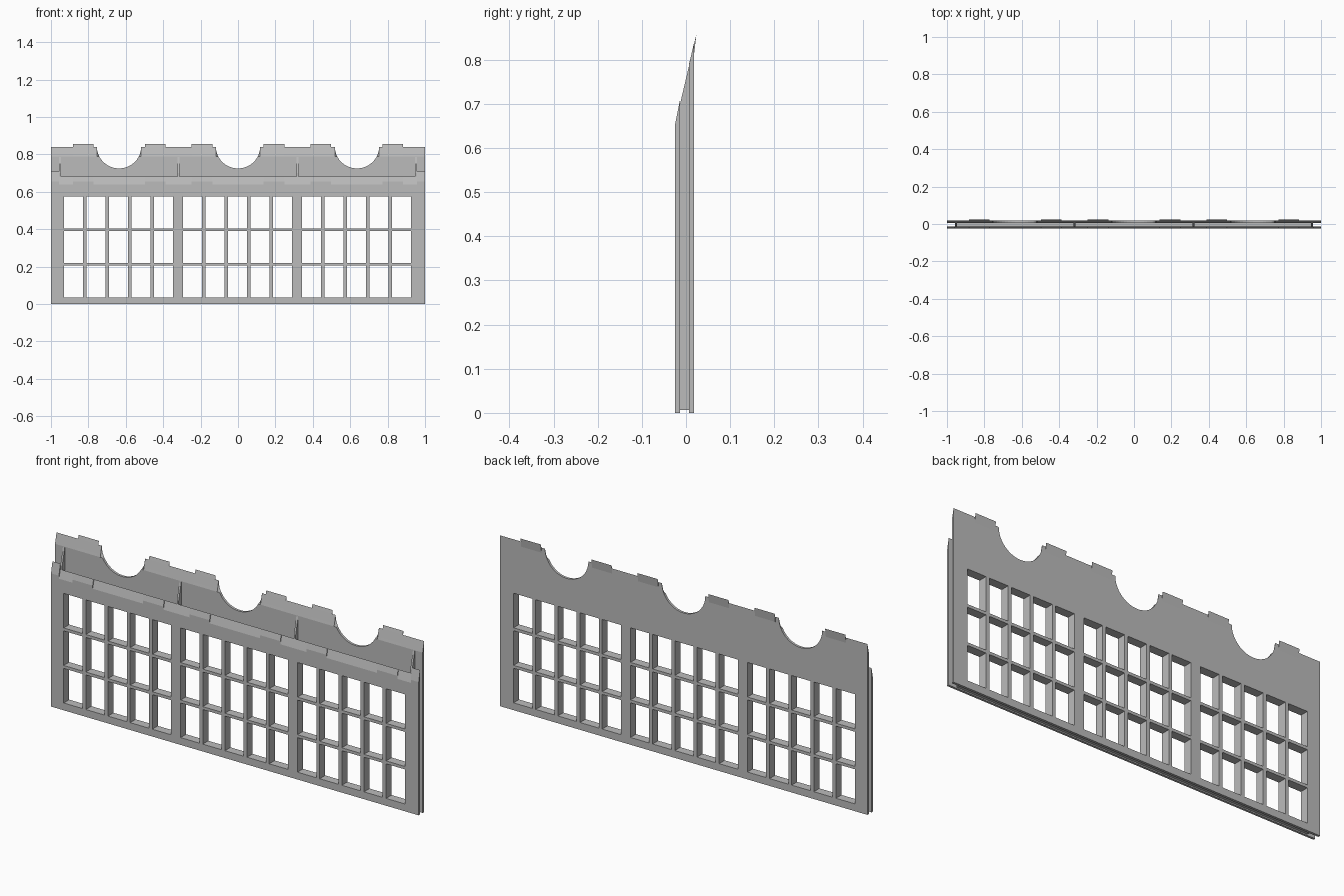
import bpy, bmesh, math

if "Cube" in bpy.data.objects:
    bpy.data.objects.remove(bpy.data.objects["Cube"])

GREY = bpy.data.materials.new("plain_grey")
GREY.diffuse_color = (0.5, 0.5, 0.5, 1)
GREY.use_nodes = True
GREY.node_tree.nodes["Principled BSDF"].inputs["Base Color"].default_value = GREY.diffuse_color

Y0, Y1, Y2, Y3 = -0.0245, -0.0135, 0.0065, 0.0185   # outer and inner skin planes
BAYS = (-0.636, 0.0, 0.636)
TABS = [(b + s * 0.1925 - 0.055, b + s * 0.1925 + 0.055) for b in BAYS for s in (-1, 1)]
SPLIT = 0.61                                        # top of the windowed zone


def finish(bm, name):
    bmesh.ops.remove_doubles(bm, verts=bm.verts, dist=1e-5)
    bmesh.ops.recalc_face_normals(bm, faces=bm.faces)
    me = bpy.data.meshes.new(name)
    bm.to_mesh(me)
    bm.free()
    me.materials.append(GREY)
    ob = bpy.data.objects.new(name, me)
    bpy.context.collection.objects.link(ob)
    return ob


def loft(bm, a, b):
    """Closed solid between two matching outlines."""
    va, vb = [bm.verts.new(p) for p in a], [bm.verts.new(p) for p in b]
    bm.faces.new(va)
    bm.faces.new(vb[::-1])
    for i in range(len(a)):
        j = (i + 1) % len(a)
        bm.faces.new((va[i], vb[i], vb[j], va[j]))


def prism_x(bm, x0, x1, yz):
    loft(bm, [(x0, y, z) for y, z in yz], [(x1, y, z) for y, z in yz])


# windowed wall: filled cells on a grid, only the outer faces are kept
cols = [(b - 0.295 + i * 0.1205, b - 0.295 + i * 0.1205 + 0.102) for b in BAYS for i in range(5)]
rows = [(0.036 + k * 0.1845, 0.036 + k * 0.1845 + 0.17) for k in range(3)]
xs = sorted([-1, -0.957, 0.957, 1] + [v for c in cols for v in c])
ys = [Y0, Y1, Y2, Y3]
zs = sorted([0, 0.006, SPLIT] + [v for r in rows for v in r])


def filled(i, j, k):
    if not (0 <= i < len(xs) - 1 and 0 <= j < 3 and 0 <= k < len(zs) - 1):
        return False
    x, z = (xs[i] + xs[i + 1]) / 2, (zs[k] + zs[k + 1]) / 2
    if any(a < x < b for a, b in cols) and any(a < z < b for a, b in rows):
        return False
    return j != 1 or (abs(x) < 0.957 and z > 0.006)   # core is set back at ends and base


bm = bmesh.new()
for i in range(len(xs) - 1):
    for j in range(3):
        for k in range(len(zs) - 1):
            if not filled(i, j, k):
                continue
            for axis in range(3):
                for side in (0, 1):
                    n = [i, j, k]
                    n[axis] += 2 * side - 1
                    if filled(*n):
                        continue
                    u, v = [a for a in range(3) if a != axis]
                    quad = []
                    for du, dv in ((0, 0), (1, 0), (1, 1), (0, 1)):
                        p = [i, j, k]
                        p[axis] += side
                        p[u] += du
                        p[v] += dv
                        quad.append(bm.verts.new((xs[p[0]], ys[p[1]], zs[p[2]])))
                    bm.faces.new(quad)
finish(bm, "windowed_wall")

# front skin above the windows, bevelled, with taller ends
bm = bmesh.new()
prism_x(bm, -0.957, 0.957, [(Y0, SPLIT), (Y1, SPLIT), (Y1, 0.682), (Y0, 0.64)])
for s in (-1, 1):
    prism_x(bm, s * 0.957, s, [(Y0, SPLIT), (Y1, SPLIT), (Y1, 0.71), (Y0, 0.655)])
finish(bm, "front_upper_skin")

# small raised lugs on the front bevel
bm = bmesh.new()
for a, b in TABS:
    prism_x(bm, a, b, [(Y0, 0.638), (Y1, 0.676), (-0.0185, 0.681), (Y0, 0.655)])
finish(bm, "front_lugs")

# back skin with round pipe cutouts and a sloped top edge
outline = [(-1, SPLIT), (1, SPLIT), (1, 0.84)]
for b in reversed(BAYS):
    outline += [(b + 0.118 * math.cos(t), 0.84 - 0.115 * math.sin(t))
                for t in (math.pi * n / 20 for n in range(21))]
outline.append((-1, 0.84))
bm = bmesh.new()
loft(bm, [(x, Y3, z) for x, z in outline], [(x, Y2, min(z, 0.788)) for x, z in outline])
finish(bm, "back_upper_skin")

# wedge lugs leaning out over the back edge
bm = bmesh.new()
for a, b in TABS:
    prism_x(bm, a, b, [(Y2, 0.789), (0.0235, 0.857), (Y3, 0.815)])
finish(bm, "back_lugs")

# studs between the skins, cut to the slope
bm = bmesh.new()
for x in (-0.952, -0.318, 0.318, 0.952):
    prism_x(bm, x - 0.005, x + 0.005, [(Y1, SPLIT), (Y2, SPLIT), (Y2, 0.785), (Y1, 0.70)])
finish(bm, "studs")
